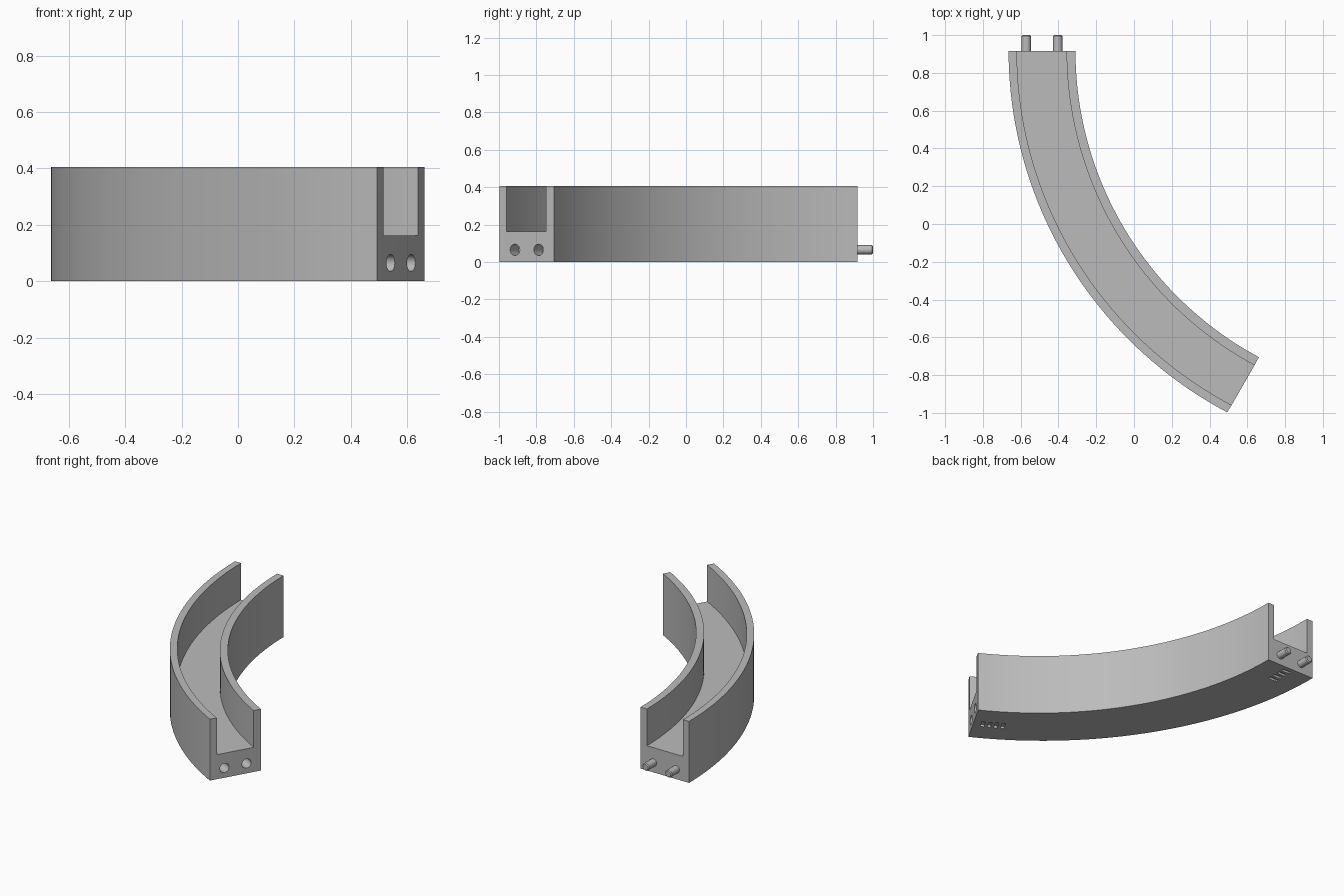
import bpy
import bmesh
from math import cos, sin, radians
from mathutils import Matrix, Vector

cube = bpy.data.objects.get("Cube")
if cube:
    bpy.data.objects.remove(cube, do_unlink=True)

grey = bpy.data.materials.new("plain grey")
grey.use_nodes = True
COLOUR = (0.5, 0.5, 0.5, 1)
grey.diffuse_color = COLOUR
grey.node_tree.nodes["Principled BSDF"].inputs["Base Color"].default_value = COLOUR

START_Y, SWEEP = 0.917, radians(61.7)
FLOOR, TOP, STEPS = 0.163, 0.405, 40
PEG_Z = 0.065


def make_object(name, bm):
    bmesh.ops.recalc_face_normals(bm, faces=bm.faces)
    mesh = bpy.data.meshes.new(name)
    bm.to_mesh(mesh)
    bm.free()
    mesh.materials.append(grey)
    obj = bpy.data.objects.new(name, mesh)
    bpy.context.collection.objects.link(obj)
    return obj


def smooth(obj):
    bpy.ops.object.select_all(action="DESELECT")
    obj.select_set(True)
    bpy.context.view_layer.objects.active = obj
    bpy.ops.object.shade_smooth_by_angle(angle=radians(30))


# Each wall edge is an arc from the straight end to the angled end
def rail(start_x, end_x, end_y, t):
    a = (end_x - start_x) / (1 - cos(SWEEP))
    b = (START_Y - end_y) / sin(SWEEP)
    return start_x + a * (1 - cos(t)), START_Y - b * sin(t)


OUTER = (-0.664, 0.493, -0.997)
OUTER_LIP = (-0.620, 0.517, -0.959)
INNER_LIP = (-0.357, 0.638, -0.748)
INNER = (-0.310, 0.661, -0.705)

# U-shaped section swept along the rails
section = [(OUTER, 0), (OUTER, TOP), (OUTER_LIP, TOP), (OUTER_LIP, FLOOR),
           (INNER_LIP, FLOOR), (INNER_LIP, TOP), (INNER, TOP), (INNER, 0)]
bm = bmesh.new()
rings = []
for i in range(STEPS + 1):
    t = SWEEP * i / STEPS
    rings.append([bm.verts.new((*rail(*edge, t), z)) for edge, z in section])
for r0, r1 in zip(rings, rings[1:]):
    for k in range(len(section)):
        n = (k + 1) % len(section)
        bm.faces.new((r0[k], r0[n], r1[n], r1[k]))
bm.faces.new(rings[0])
bm.faces.new(rings[-1])
channel = make_object("curved_channel", bm)

# Cutters: two sockets in the angled end, a row of slots under each end
bm = bmesh.new()
end_mid = Vector((0.577, -0.851, 0))
end_out = Vector((cos(radians(30)), -sin(radians(30)), 0))
end_side = Vector((-end_out.y, end_out.x, 0))
end_frame = Matrix((end_out, end_side, (0, 0, 1))).transposed().to_4x4()
start_mid = Vector((-0.487, START_Y, 0))
start_frame = Matrix.Rotation(radians(90), 4, "Z")
for side in (-1, 1):
    pos = end_mid + end_side * 0.073 * side + Vector((0, 0, PEG_Z))
    bmesh.ops.create_cone(bm, cap_ends=True, segments=32, radius1=0.03,
                          radius2=0.03, depth=0.18,
                          matrix=Matrix.Translation(pos) @ end_frame
                          @ Matrix.Rotation(radians(90), 4, "Y"))
for mid, frame, inset in ((end_mid, end_frame, 0.06), (start_mid, start_frame, 0.04)):
    for k in range(4):
        place = (Matrix.Translation(mid) @ frame
                 @ Matrix.Translation((-inset - 0.042 * k, 0, 0)))
        bmesh.ops.create_cube(bm, size=1, matrix=place
                              @ Matrix.Diagonal((0.022, 0.06, 0.03, 1)))
cutter = make_object("recess_cutter", bm)
cutter.hide_render = True

cut = channel.modifiers.new("recesses", "BOOLEAN")
cut.operation = "DIFFERENCE"
cut.solver = "EXACT"
cut.object = cutter
bpy.context.view_layer.objects.active = channel
bpy.ops.object.modifier_apply(modifier=cut.name)
bpy.data.objects.remove(cutter, do_unlink=True)
smooth(channel)

# Chamfered connecting pegs on the straight end
for name, x in (("right_peg", -0.570), ("left_peg", -0.404)):
    bm = bmesh.new()
    length = 1.0 - START_Y + 0.02
    bmesh.ops.create_cone(bm, cap_ends=True, segments=32, radius1=0.0245,
                          radius2=0.0245, depth=length,
                          matrix=Matrix.Translation((x, 1.0 - length / 2, PEG_Z))
                          @ Matrix.Rotation(radians(-90), 4, "X"))
    tip = [e for e in bm.edges if all(v.co.y > 0.99 for v in e.verts)]
    bmesh.ops.bevel(bm, geom=tip, offset=0.006, segments=1, affect="EDGES")
    smooth(make_object(name, bm))
